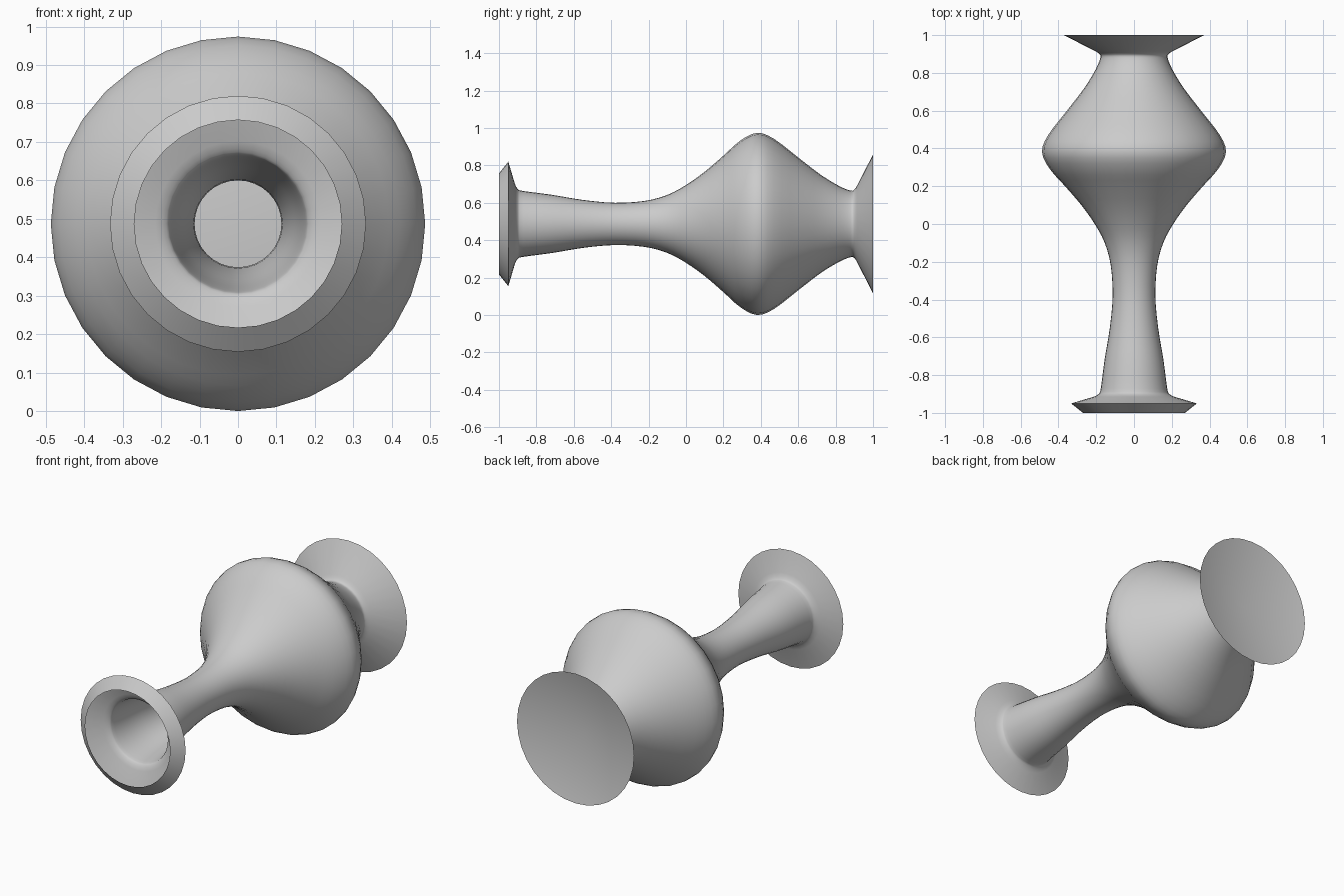
import bpy, bmesh, math

if "Cube" in bpy.data.objects:
    bpy.data.objects.remove(bpy.data.objects["Cube"])

SEGMENTS = 32
AXIS_Z = 0.487      # height of the lying vase's axis


def smooth_curve(pts, steps=3):
    """Catmull-Rom subdivision of an open (y, radius) profile."""
    ext = [pts[0]] + pts + [pts[-1]]
    out = []
    for a, b, c, d in zip(ext, ext[1:], ext[2:], ext[3:]):
        for s in range(steps):
            t = s / steps
            out.append(tuple(
                0.5 * (2 * q + (r - p) * t + (2 * p - 5 * q + 4 * r - w) * t * t
                       + (3 * q - p - 3 * r + w) * t ** 3)
                for p, q, r, w in zip(a, b, c, d)))
    return out + [pts[-1]]


def lathe(name, profile):
    """Revolve (y, radius) pairs around the horizontal y axis."""
    bm = bmesh.new()
    rings = []
    for y, r in profile:
        if r == 0:
            rings.append([bm.verts.new((0, y, AXIS_Z))] * SEGMENTS)
        else:
            rings.append([bm.verts.new((r * math.sin(a), y, AXIS_Z + r * math.cos(a)))
                          for a in (2 * math.pi * i / SEGMENTS for i in range(SEGMENTS))])
    for r0, r1 in zip(rings, rings[1:]):
        for i in range(SEGMENTS):
            j = (i + 1) % SEGMENTS
            quad = list(dict.fromkeys((r0[i], r0[j], r1[j], r1[i])))
            bm.faces.new(quad)
    bmesh.ops.recalc_face_normals(bm, faces=bm.faces)
    mesh = bpy.data.meshes.new(name)
    bm.to_mesh(mesh)
    bm.free()
    ob = bpy.data.objects.new(name, mesh)
    bpy.context.collection.objects.link(ob)
    bpy.ops.object.select_all(action='DESELECT')
    ob.select_set(True)
    bpy.context.view_layer.objects.active = ob
    bpy.ops.object.shade_smooth_by_angle(angle=math.radians(35))
    return ob


# Thin-walled open mouth with an inward-turned lip
lip = [(-1.0, 0.27), (-0.95, 0.333)]
# Neck and round belly
body = smooth_curve([
    (-0.915, 0.215), (-0.90, 0.187), (-0.87, 0.176), (-0.72, 0.156), (-0.55, 0.128),
    (-0.38, 0.113), (-0.22, 0.123), (-0.10, 0.155), (0.0, 0.208), (0.10, 0.279),
    (0.20, 0.365), (0.29, 0.445), (0.38, 0.487), (0.47, 0.455), (0.60, 0.355),
    (0.72, 0.263), (0.82, 0.202), (0.88, 0.178), (0.90, 0.183), (0.915, 0.205)])
# Flared foot closed by a shallow hollow cone
foot = [(1.0, 0.372), (0.92, 0.0)]

lathe("vase", lip + body + foot)
